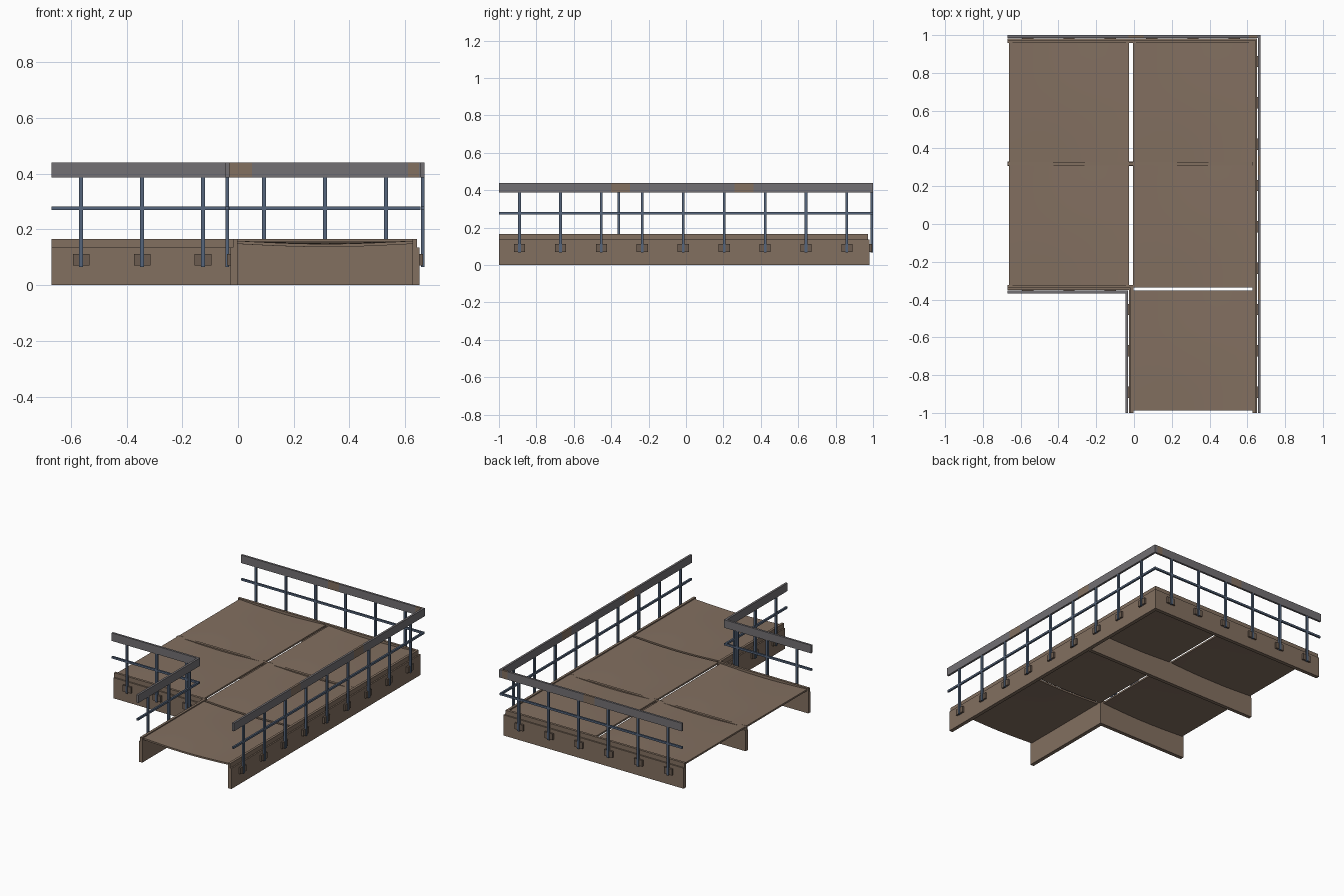
import bpy, bmesh, math

if "Cube" in bpy.data.objects:
    bpy.data.objects.remove(bpy.data.objects["Cube"])


def material(name, rgb):
    m = bpy.data.materials.new(name)
    m.diffuse_color = (*rgb, 1)
    m.use_nodes = True
    m.node_tree.nodes["Principled BSDF"].inputs["Base Color"].default_value = m.diffuse_color
    return m


BROWN = material("weathered brown", (0.225, 0.160, 0.117))
GREY = material("rail grey", (0.170, 0.160, 0.172))
BLUE = material("steel blue", (0.090, 0.130, 0.200))
DARK = material("bracket brown", (0.150, 0.108, 0.080))


def finish(bm, name, mats):
    bmesh.ops.recalc_face_normals(bm, faces=bm.faces)
    me = bpy.data.meshes.new(name)
    bm.to_mesh(me)
    bm.free()
    for m in mats:
        me.materials.append(m)
    ob = bpy.data.objects.new(name, me)
    bpy.context.collection.objects.link(ob)
    return ob


def add_box(bm, lo, hi):
    vs = bmesh.ops.create_cube(bm, size=1)["verts"]
    for v in vs:
        for i in range(3):
            v.co[i] = lo[i] if v.co[i] < 0 else hi[i]


def side_box(bm, axis, outer, sign, a0, a1, d0, d1, z0, z1):
    """Box running along an axis; d0..d1 is the depth inward from the outer plane."""
    p, q = sorted((outer - sign * d0, outer - sign * d1))
    if axis == 0:
        add_box(bm, (a0, p, z0), (a1, q, z1))
    else:
        add_box(bm, (p, a0, z0), (q, a1, z1))


def build_side(name, axis, outer, sign, rail, beam, curb, posts, rust):
    args = (axis, outer, sign)
    # structural beam and the curb on top of it
    bm = bmesh.new()
    side_box(bm, *args, *beam, 0.018, 0.043, 0, 0.136)
    finish(bm, name + "_beam", [BROWN])
    bm = bmesh.new()
    side_box(bm, *args, *curb, 0.027, 0.043, 0.136, 0.166)
    finish(bm, name + "_curb", [BROWN])
    # hand rail with rusty patches cut into it
    bm = bmesh.new()
    side_box(bm, *args, *rail, 0, 0.014, 0.387, 0.44)
    normal = [0, 0, 0]
    normal[axis] = 1
    for cut in [c for r in rust for c in r]:
        co = [0, 0, 0]
        co[axis] = cut
        bmesh.ops.bisect_plane(bm, geom=bm.verts[:] + bm.edges[:] + bm.faces[:],
                               plane_co=co, plane_no=normal)
    for f in bm.faces:
        c = f.calc_center_median()[axis]
        f.material_index = int(any(r[0] < c < r[1] for r in rust))
    finish(bm, name + "_hand_rail", [GREY, BROWN])
    # middle bar
    bm = bmesh.new()
    side_box(bm, *args, *rail, 0.001, 0.013, 0.270, 0.283)
    finish(bm, name + "_middle_bar", [BLUE])
    # posts and their brackets
    bm, bk = bmesh.new(), bmesh.new()
    for p in posts:
        side_box(bm, *args, p - 0.007, p + 0.007, 0.0005, 0.0135, 0.066, 0.39)
        side_box(bk, *args, p - 0.03, p + 0.03, 0.006, 0.019, 0.071, 0.112)
    finish(bm, name + "_posts", [BLUE])
    finish(bk, name + "_brackets", [DARK])


ys = [-0.89 + 0.2188 * i for i in range(9)]
xs = [-0.563 + 0.2188 * i for i in range(6)]
build_side("right", 1, 0.67, 1, (-1, 1), (-1, 0.982), (-1, 0.973), ys,
           [(-0.4, -0.3), (0.26, 0.36)])
build_side("back", 0, 1.0, 1, (-0.67, 0.656), (-0.67, 0.627), (-0.67, 0.627), xs,
           [(-0.03, 0.05), (0.61, 0.65)])
build_side("notch_front", 0, -0.367, -1, (-0.67, -0.031), (-0.67, -0.002),
           (-0.67, -0.002), xs[:3], [])
build_side("notch_side", 1, -0.045, -1, (-1, -0.367), (-1, -0.349),
           (-1, -0.340), ys[:3], [])

# middle cross beam and the strip between the panels
bm = bmesh.new()
add_box(bm, (-0.67, 0.308, 0), (0.627, 0.332, 0.136))
finish(bm, "cross_beam", [BROWN])
bm = bmesh.new()
add_box(bm, (-0.67, 0.311, 0.136), (0.627, 0.329, 0.157))
finish(bm, "cross_strip", [BROWN])


# slightly sagging floor panels
def panel(name, x0, x1, y0, y1, sag=0.011, n=10):
    bm = bmesh.new()
    bmesh.ops.create_grid(bm, x_segments=n, y_segments=n, size=0.5)
    for v in bm.verts:
        u, w = v.co.x + 0.5, v.co.y + 0.5
        dip = sag * math.sin(math.pi * u) * (1 - 0.4 * math.sin(math.pi * w))
        v.co = (x0 + u * (x1 - x0), y0 + w * (y1 - y0), 0.159 - dip)
    top = bm.faces[:]
    ext = bmesh.ops.extrude_face_region(bm, geom=top, use_keep_orig=True)
    for g in ext["geom"]:
        if isinstance(g, bmesh.types.BMVert):
            g.co.z -= 0.011
    ob = finish(bm, name, [BROWN])
    bpy.context.view_layer.objects.active = ob
    ob.select_set(True)
    bpy.ops.object.shade_smooth_by_angle(angle=math.radians(30))
    ob.select_set(False)


panel("panel_back_left", -0.662, -0.026, 0.329, 0.957)
panel("panel_back_right", -0.006, 0.627, 0.329, 0.957)
panel("panel_mid_left", -0.662, -0.026, -0.324, 0.311)
panel("panel_mid_right", -0.006, 0.627, -0.335, 0.311)
panel("panel_front_right", -0.002, 0.627, -0.988, -0.351)
